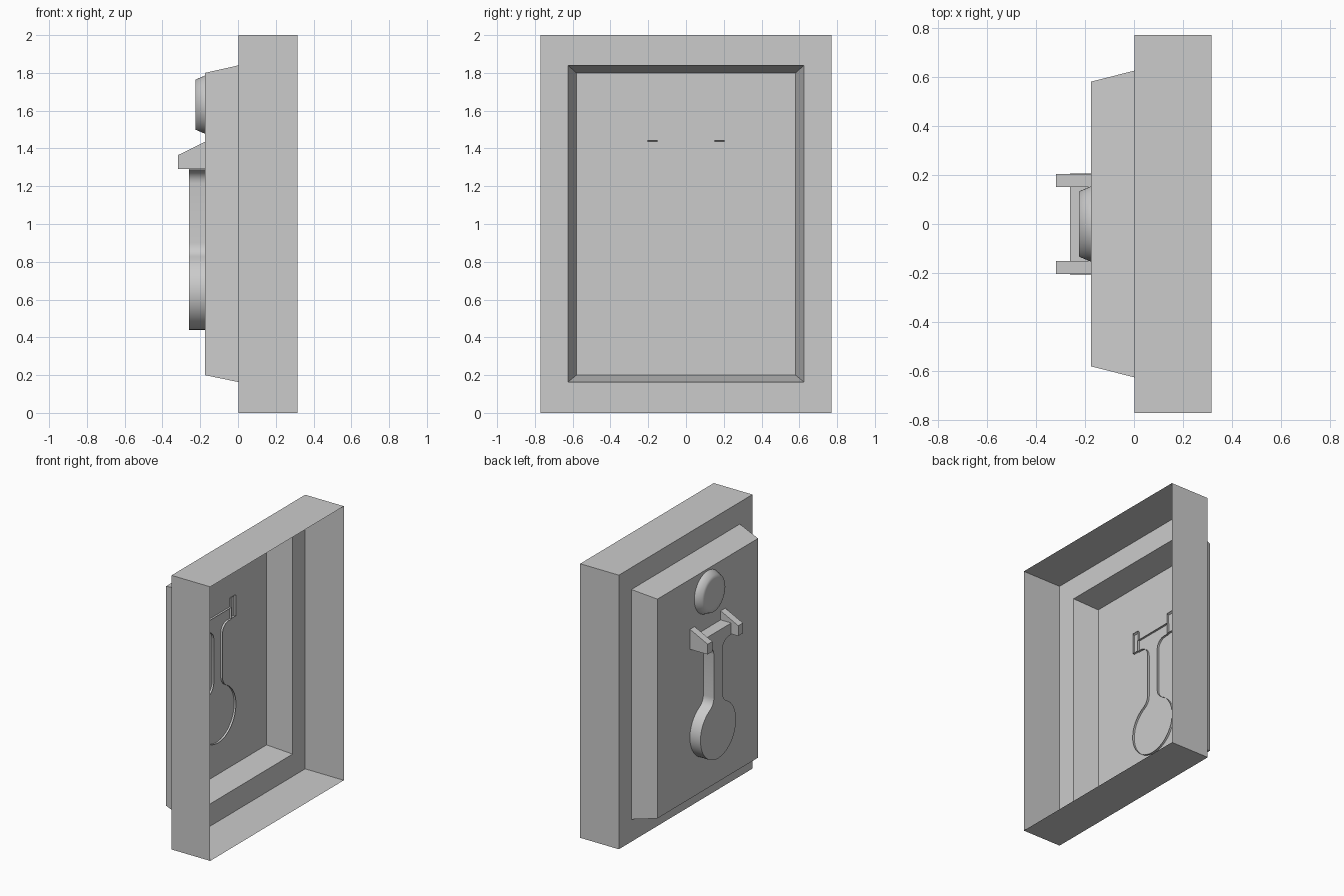
import bpy, bmesh
from math import sin, cos, pi, atan2, radians

cube = bpy.data.objects.get("Cube")
if cube:
    bpy.data.objects.remove(cube)

grey = bpy.data.materials.new("plain_grey")
grey.use_nodes = True
grey.diffuse_color = (0.6, 0.6, 0.6, 1)
grey.node_tree.nodes["Principled BSDF"].inputs["Base Color"].default_value = (0.6, 0.6, 0.6, 1)

PANEL_X = -0.175
INNER_X = PANEL_X + 0.015    # fittings poke slightly through the panel


def loft(name, rings, smooth=None):
    """Skin a row of equal rings; the last ring is capped, the first left open."""
    bm = bmesh.new()
    loops = [[bm.verts.new(p) for p in ring] for ring in rings]
    for a, b in zip(loops, loops[1:]):
        for i in range(len(a)):
            j = (i + 1) % len(a)
            bm.faces.new((a[i], a[j], b[j], b[i]))
    bm.faces.new(loops[-1])
    bmesh.ops.recalc_face_normals(bm, faces=bm.faces)
    # the cap must look outwards, towards -x
    bm.faces.ensure_lookup_table()
    bm.normal_update()
    if bm.faces[-1].normal.x > 0 and name not in ("left_bracket", "right_bracket"):
        bmesh.ops.reverse_faces(bm, faces=bm.faces)
    mesh = bpy.data.meshes.new(name)
    bm.to_mesh(mesh)
    bm.free()
    mesh.materials.append(grey)
    obj = bpy.data.objects.new(name, mesh)
    bpy.context.collection.objects.link(obj)
    if smooth:
        bpy.ops.object.select_all(action='DESELECT')
        obj.select_set(True)
        bpy.context.view_layer.objects.active = obj
        bpy.ops.object.shade_smooth_by_angle(angle=radians(smooth))
    return obj


def rectangle(x, half, low, high):
    return [(x, -half, low), (x, half, low), (x, half, high), (x, -half, high)]


def circle(x, radius, z, n=48):
    return [(x, radius * cos(2 * pi * i / n), z + radius * sin(2 * pi * i / n)) for i in range(n)]


def arc(cy, cz, r, start, end, n):
    return [(cy + r * cos(start + (end - start) * i / n),
             cz + r * sin(start + (end - start) * i / n)) for i in range(n + 1)]


# Hollow frame with a flange and a tapered raised panel
loft("frame_and_panel", [rectangle(0.315, 0.77, 0, 2), rectangle(0.003, 0.77, 0, 2),
                         rectangle(0.003, 0.625, 0.163, 1.84),
                         rectangle(PANEL_X, 0.58, 0.2, 1.8)])

# Round button with a soft tapered rim
loft("round_button", [circle(PANEL_X, 0.154, 1.632), circle(-0.224, 0.133, 1.632),
                      circle(-0.225, 0.1, 1.632)], smooth=80)

# Hanging lever: round weight, narrow neck, flared crossbar
NECK, R, CZ, FILLET, FZ = 0.05, 0.205, 0.645, 0.082, 0.90
touch = atan2(FZ - CZ, NECK + FILLET)
half = arc(0, CZ, R, -pi / 2, touch, 20)
half += arc(NECK + FILLET, FZ, FILLET, touch + pi, pi, 6)[1:]
half += arc(NECK + 0.07, 1.215, 0.07, pi, pi / 2, 6)
half += [(0.155, 1.285), (0.155, 1.37)]
outline = half + [(-y, z) for y, z in reversed(half[1:])]
loft("lever", [[(x, y, z) for y, z in outline] for x in (INNER_X, -0.26)], smooth=30)


# Pair of wedge brackets that hold the crossbar, open towards the panel
def bracket(name, y0, y1):
    loft(name, [[(INNER_X, y0, 1.29), (INNER_X, y1, 1.29),
                 (INNER_X, y1, 1.443), (INNER_X, y0, 1.443)],
                [(-0.317, y0, 1.29), (-0.317, y1, 1.29),
                 (-0.317, y1, 1.365), (-0.317, y0, 1.365)]])


bracket("left_bracket", 0.15, 0.203)
bracket("right_bracket", -0.203, -0.15)

# Keep the bracket shells facing outwards
for name in ("left_bracket", "right_bracket"):
    mesh = bpy.data.objects[name].data
    if mesh.polygons[len(mesh.polygons) - 1].normal.x > 0:
        mesh.flip_normals()
